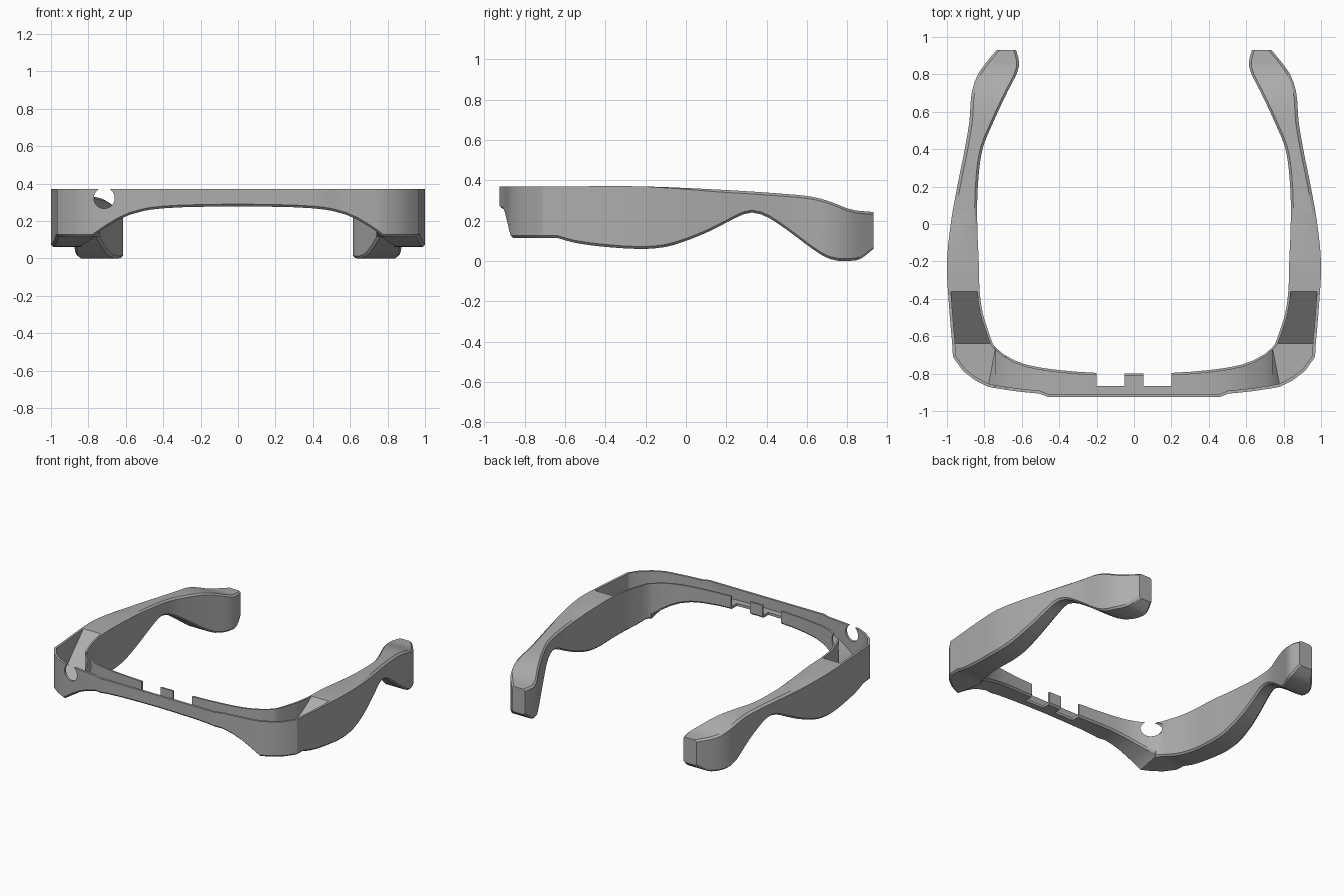
import bpy, bmesh
from math import pi
from mathutils import Vector

cube = bpy.data.objects.get("Cube")
if cube:
    bpy.data.objects.remove(cube)

grey = bpy.data.materials.new("plain grey")
grey.use_nodes = True
COLOUR = (0.42, 0.42, 0.42, 1)
grey.diffuse_color = COLOUR
grey.node_tree.nodes["Principled BSDF"].inputs["Base Color"].default_value = COLOUR


def curve(points, t):
    """Smooth value at t through (position, value) points."""
    n = len(points)
    if t <= points[0][0]:
        return points[0][1]
    if t >= points[-1][0]:
        return points[-1][1]
    k = max(i for i in range(n - 1) if points[i][0] <= t)

    def slope(i):
        a, b = points[max(i - 1, 0)], points[min(i + 1, n - 1)]
        return (b[1] - a[1]) / (b[0] - a[0])

    (x0, y0), (x1, y1) = points[k], points[k + 1]
    h = x1 - x0
    s = (t - x0) / h
    return (y0 * (1 + 2 * s) * (1 - s) ** 2 + slope(k) * h * s * (1 - s) ** 2
            + y1 * s * s * (3 - 2 * s) + slope(k + 1) * h * s * s * (s - 1))


# Front bar profiles, along x
bar_inner = [(0, -.8), (.2, -.797), (.45, -.775), (.6, -.745), (.7, -.695), (.74, -.66)]
bar_bottom = [(0, .278), (.3, .273), (.48, .258), (.6, .225), (.7, .17), (.78, .115)]
bar_outer = [(0, -.925), (.46, -.925), (.505, -.907), (.58, -.9), (.64, -.893),
             (.7, -.884), (.74, -.878), (.78, -.87)]

# Arm profiles, along y
arm_outer = [(-.64, .972), (-.45, .988), (-.22, 1), (0, .98), (.2, .945), (.4, .905),
             (.55, .88), (.7, .868), (.8, .835), (.87, .785), (.93, .735)]
arm_inner = [(-.64, .755), (-.6, .77), (-.48, .808), (-.36, .825), (-.2, .83), (0, .838),
             (.2, .835), (.4, .81), (.55, .75), (.7, .68), (.82, .62), (.87, .615), (.93, .63)]
arm_top = [(-.64, .37), (-.22, .37), (.2, .352), (.5, .332), (.63, .318), (.72, .293),
           (.82, .255), (.93, .243)]
arm_bottom = [(-.64, .115), (-.55, .09), (-.4, .07), (-.22, .06), (-.1, .07), (0, .1),
              (.1, .14), (.2, .19), (.28, .23), (.33, .24), (.4, .22), (.5, .155),
              (.6, .08), (.68, .025), (.74, .003), (.81, 0), (.865, .01), (.93, .06)]
TOP, FLOOR = .37, .018
RAMP_START, RAMP_END = -.64, -.36

# Stations: outer point, inner point, bottom, top, pocket floor, top chamfer
stations = []
inner_end = bar_inner[-1]
for x in [0, .15, .3, .4] + [p[0] for p in bar_outer[1:]]:
    y = dict(bar_outer).get(x, bar_outer[0][1])
    ix = min(x, inner_end[0])
    z = curve(bar_bottom, x)
    stations.append(((x, y), (ix, curve(bar_inner, ix)), z, TOP, z + FLOOR, 0))
for outer, inner in [((.85, -.835), (.743, -.656)), ((.915, -.785), (.746, -.652)),
                     ((.968, -.71), (.75, -.646))]:
    stations.append((outer, inner, .115, TOP, .115 + FLOOR, 0))
steps = [RAMP_START + .04 * i for i in range(8)]
steps += [RAMP_END + .043 * i for i in range(1, 29)] + [.865, .895, .93]
for y in steps:
    top = curve(arm_top, y)
    ramp = min(1, (y - RAMP_START) / (RAMP_END - RAMP_START))
    floor = (.115 + FLOOR) * (1 - ramp) + top * ramp
    chamfer = min(.012, max(0, (y + .22) * .03))
    stations.append(((curve(arm_outer, y), y), (curve(arm_inner, y), y),
                     curve(arm_bottom, y), top, floor, chamfer))


def section(outer, inner, low, top, floor, chamfer):
    """Channel section with chamfered lower edges; solid where floor meets top."""
    o, i = Vector(outer), Vector(inner)
    d = (i - o).normalized()
    wall, lip, c = d * .016, d * .013, .012
    return [(*(o + d * c), low), (*o, low + c), (*o, top - chamfer), (*(o + wall), top),
            (*(o + wall), floor), (*(i - lip), floor), (*(i - lip), top),
            (*i, top - chamfer), (*i, low + c), (*(i - d * c), low)]


# Frame: lofted half, mirrored
bm = bmesh.new()
rings = [[bm.verts.new(p) for p in section(*s)] for s in stations]
for a, b in zip(rings, rings[1:]):
    for k in range(len(a)):
        j = (k + 1) % len(a)
        bm.faces.new((a[k], a[j], b[j], b[k]))
bm.faces.new(rings[-1])
bmesh.ops.remove_doubles(bm, verts=bm.verts[:], dist=.0002)
bmesh.ops.recalc_face_normals(bm, faces=bm.faces[:])
mesh = bpy.data.meshes.new("headset_frame")
bm.to_mesh(mesh)
bm.free()
mesh.materials.append(grey)
frame = bpy.data.objects.new("headset_frame", mesh)
bpy.context.collection.objects.link(frame)
mirror = frame.modifiers.new("mirror", "MIRROR")
mirror.merge_threshold = .0005


def cut(name):
    cutter = bpy.context.object
    cutter.name = name
    cutter.hide_render = True
    cutter.data.materials.append(grey)
    mod = frame.modifiers.new(name, "BOOLEAN")
    mod.operation, mod.solver, mod.object = "DIFFERENCE", "EXACT", cutter
    return cutter


# Nose slots either side of the centre tab, and the round lens hole
cutters = []
for side in (-1, 1):
    bpy.ops.mesh.primitive_cube_add(size=1, location=(side * .125, -.765, .3))
    bpy.context.object.scale = (.15, .2, .4)
    cutters.append(cut("nose_slot_cutter"))
bpy.ops.mesh.primitive_cylinder_add(vertices=40, radius=.056, depth=.5,
                                    location=(-.715, -.75, .322), rotation=(pi / 2, 0, 0))
cutters.append(cut("lens_hole_cutter"))

bpy.ops.object.select_all(action="DESELECT")
frame.select_set(True)
bpy.context.view_layer.objects.active = frame
bpy.ops.object.convert(target="MESH")
for c in cutters:
    bpy.data.objects.remove(c)
bpy.ops.object.shade_smooth_by_angle(angle=pi / 7)
